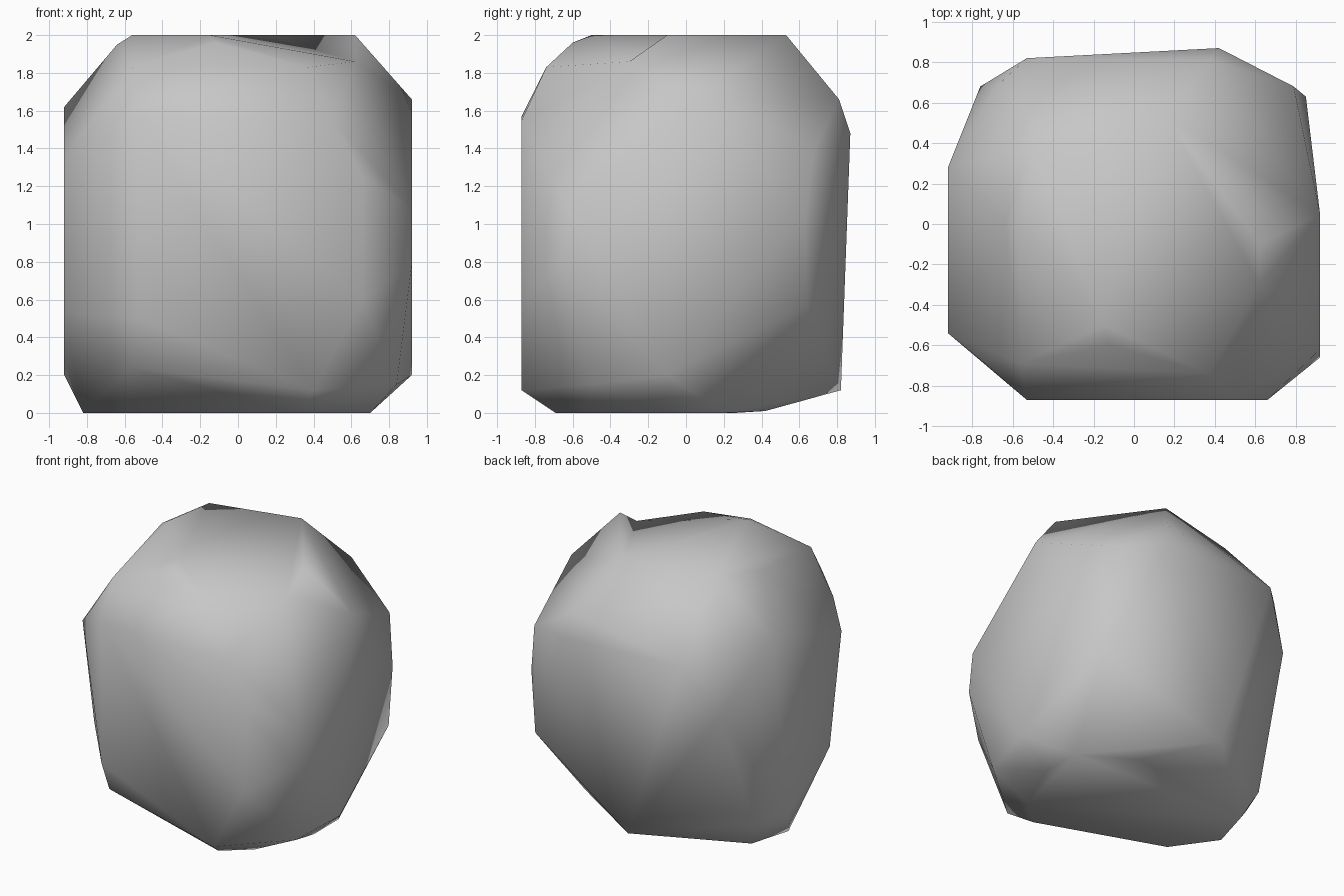
import bpy
import bmesh
from mathutils import Vector

# Remove the default cube only
default_cube = bpy.data.objects.get("Cube")
if default_cube:
    bpy.data.objects.remove(default_cube, do_unlink=True)


def make_material(name, colour):
    material = bpy.data.materials.new(name)
    material.use_nodes = True
    material.diffuse_color = colour
    shader = material.node_tree.nodes["Principled BSDF"]
    shader.inputs["Base Color"].default_value = colour
    shader.inputs["Roughness"].default_value = 1
    return material


def raise_spike(bm, tip):
    """Pull the skin facet nearest to the tip out into a small peak."""
    tip = Vector(tip)
    facet = min(bm.faces, key=lambda f: (f.calc_center_median() - tip).length)
    peak = bmesh.ops.poke(bm, faces=[facet])["verts"][0]
    peak.co = tip


def make_boulder(name, corner_bands, spike_tip, material):
    """Wrap the chipped corners in a tight skin and shade it smoothly."""
    mesh = bpy.data.meshes.new(name)
    boulder = bpy.data.objects.new(name, mesh)
    bpy.context.collection.objects.link(boulder)

    bm = bmesh.new()
    for band in corner_bands:
        for corner in band:
            bm.verts.new(corner)
    hull = bmesh.ops.convex_hull(bm, input=bm.verts[:])
    unused = {item for item in hull["geom_interior"] + hull["geom_unused"]
              if isinstance(item, bmesh.types.BMVert) and item.is_valid}
    bmesh.ops.delete(bm, geom=list(unused), context="VERTS")
    raise_spike(bm, spike_tip)
    bmesh.ops.recalc_face_normals(bm, faces=bm.faces[:])
    for face in bm.faces:
        face.smooth = True
    bm.to_mesh(mesh)
    bm.free()

    mesh.materials.append(material)
    return boulder


# Corners of the underside, where the rock rests on the ground
underside = [
    (.32, -.69, 0), (.51, -.53, 0), (.7, -.1, 0), (.7, .2, 0),
    (.3, .42, .01), (-.73, .26, 0), (-.82, -.05, 0), (-.6, -.36, 0),
]

# Corners of the lower walls
lower_walls = [
    (-.57, -.72, .24), (.4, -.87, .12), (.84, -.5, .15), (.92, -.1, .2),
    (.81, .64, .57), (-.09, .82, .12), (-.82, .35, .2), (-.92, .1, .2),
    (-.92, -.4, .53), (-.53, -.87, .5), (.66, -.87, .6), (.92, -.66, .79),
]

# Corners of the upper walls
upper_walls = [
    (.85, .63, 1.03), (-.53, .82, 1.5), (-.76, .68, 1.13),
    (.92, -.62, 1.08), (.66, -.87, 1.25), (.5, -.87, 1.55),
    (-.92, -.54, 1.35), (-.76, -.67, 1.52), (-.53, -.87, 1.57),
    (.92, .05, 1.66), (.79, .68, 1.4), (.42, .87, 1.48),
    (.38, .81, 1.66), (-.92, .28, 1.62), (-.68, .68, 1.5),
]

# Corners of the crown
crown = [
    (-.56, -.69, 1.83), (.37, -.74, 1.83), (-.12, -.6, 1.96),
    (-.15, -.5, 2), (.62, -.3, 1.86), (.16, .53, 2),
    (-.5, .37, 2), (-.56, 0, 2), (-.64, .01, 1.95),
]

# Small peak on the crown's left edge
peak_tip = (.62, -.1, 2)

stone = make_material("stone grey", (.57, .57, .57, 1))
make_boulder("boulder", (underside, lower_walls, upper_walls, crown),
             peak_tip, stone)
